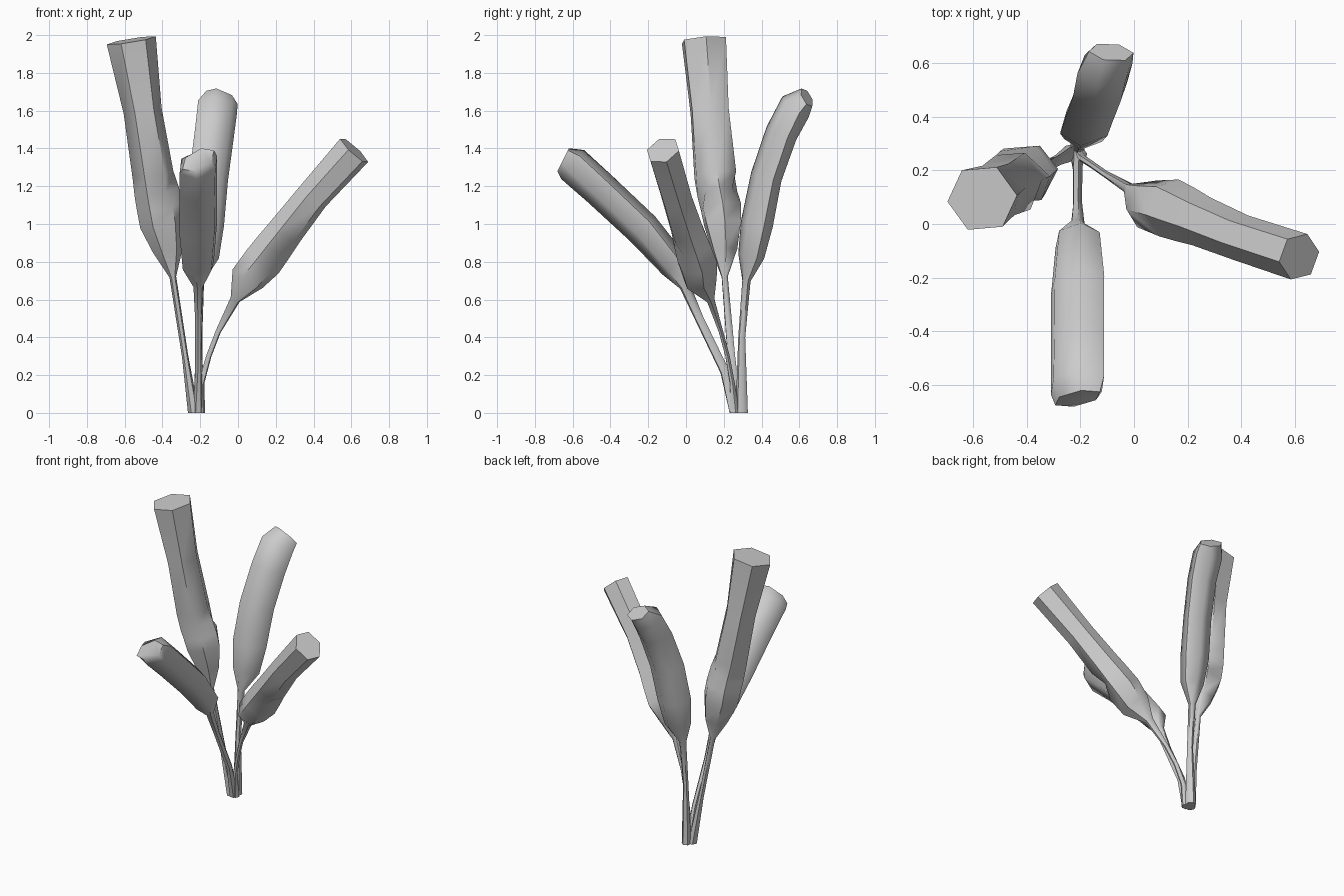
import bpy, math
from mathutils import Vector

SIDES = 6


def stalk(name, side, rings, pinch=(), pinch_ring=None):
    """Six-sided loft; each ring is x, y, z, half width, half thickness."""
    pts = [Vector(r[:3]) for r in rings]
    verts, n = [], len(rings)
    for i, (x, y, z, w, t) in enumerate(rings):
        if i == 0:
            d = Vector((0, 0, 1))          # flat foot on the ground
        else:
            d = (pts[min(i + 1, n - 1)] - pts[i - 1]).normalized()
        s = Vector(side)
        s = (s - d * s.dot(d)).normalized()
        u = d.cross(s)
        for k in range(SIDES):
            a = 2 * math.pi * k / SIDES
            f = 0.68 if i == pinch_ring and k in pinch else 1.0
            verts.append(pts[i] + f * (s * w * math.cos(a) + u * t * 1.12 * math.sin(a)))
    faces = [tuple(reversed(range(SIDES))),
             tuple(range((n - 1) * SIDES, n * SIDES))]
    for i in range(n - 1):
        for k in range(SIDES):
            a, b = i * SIDES + k, i * SIDES + (k + 1) % SIDES
            faces.append((a, b, b + SIDES, a + SIDES))
    me = bpy.data.meshes.new(name)
    me.from_pydata(verts, [], faces)
    ob = bpy.data.objects.new(name, me)
    bpy.context.collection.objects.link(ob)
    bpy.ops.object.select_all(action='DESELECT')
    ob.select_set(True)
    bpy.context.view_layer.objects.active = ob
    bpy.ops.object.shade_smooth_by_angle(angle=math.radians(55))
    return ob


# tall left leaf with a dented fold
stalk("tall_leaf", (1, 0.1, 0), [
    (-.235, .265, 0, .03, .03), (-.28, .24, .3, .017, .02),
    (-.345, .205, .72, .018, .016), (-.37, .205, .86, .08, .065),
    (-.40, .195, 1.0, .12, .095), (-.415, .185, 1.09, .122, .105),
    (-.43, .17, 1.17, .12, .11), (-.45, .155, 1.26, .11, .11),
    (-.505, .125, 1.6, .102, .10), (-.565, .095, 1.972, .132, .115)],
    (5, 1), 6)

# back leaf with a bevelled tip
stalk("back_leaf", (1, 0.4, 0), [
    (-.21, .295, 0, .03, .03), (-.205, .295, .4, .017, .017),
    (-.20, .32, .70, .022, .02), (-.18, .345, .83, .085, .06),
    (-.175, .375, 1.0, .108, .073), (-.155, .425, 1.25, .11, .07),
    (-.125, .505, 1.48, .11, .073), (-.108, .58, 1.62, .11, .077),
    (-.085, .64, 1.67, .09, .045)])

# front leaf leaning forward, rolled slightly about its length
stalk("front_leaf", (1, 0, 0.75), [
    (-.21, .26, 0, .028, .03), (-.21, .205, .22, .018, .023),
    (-.21, .07, .5, .018, .022), (-.21, -.005, .67, .027, .027),
    (-.21, -.06, .78, .09, .07), (-.21, -.23, .975, .112, .078),
    (-.21, -.455, 1.185, .113, .08), (-.21, -.60, 1.315, .115, .082),
    (-.21, -.65, 1.34, .10, .05)])

# right leaf with a dented fold
stalk("right_leaf", (.37, .93, 0), [
    (-.205, .26, 0, .028, .028), (-.193, .245, .16, .014, .014),
    (-.155, .22, .30, .013, .013), (-.105, .185, .43, .013, .013),
    (-.015, .13, .60, .022, .025), (.05, .075, .71, .095, .085),
    (.13, .06, .80, .112, .095), (.19, .035, .88, .105, .092),
    (.25, .01, .96, .095, .087), (.395, -.05, 1.145, .087, .08),
    (.615, -.122, 1.39, .09, .09)], (4,), 7)
